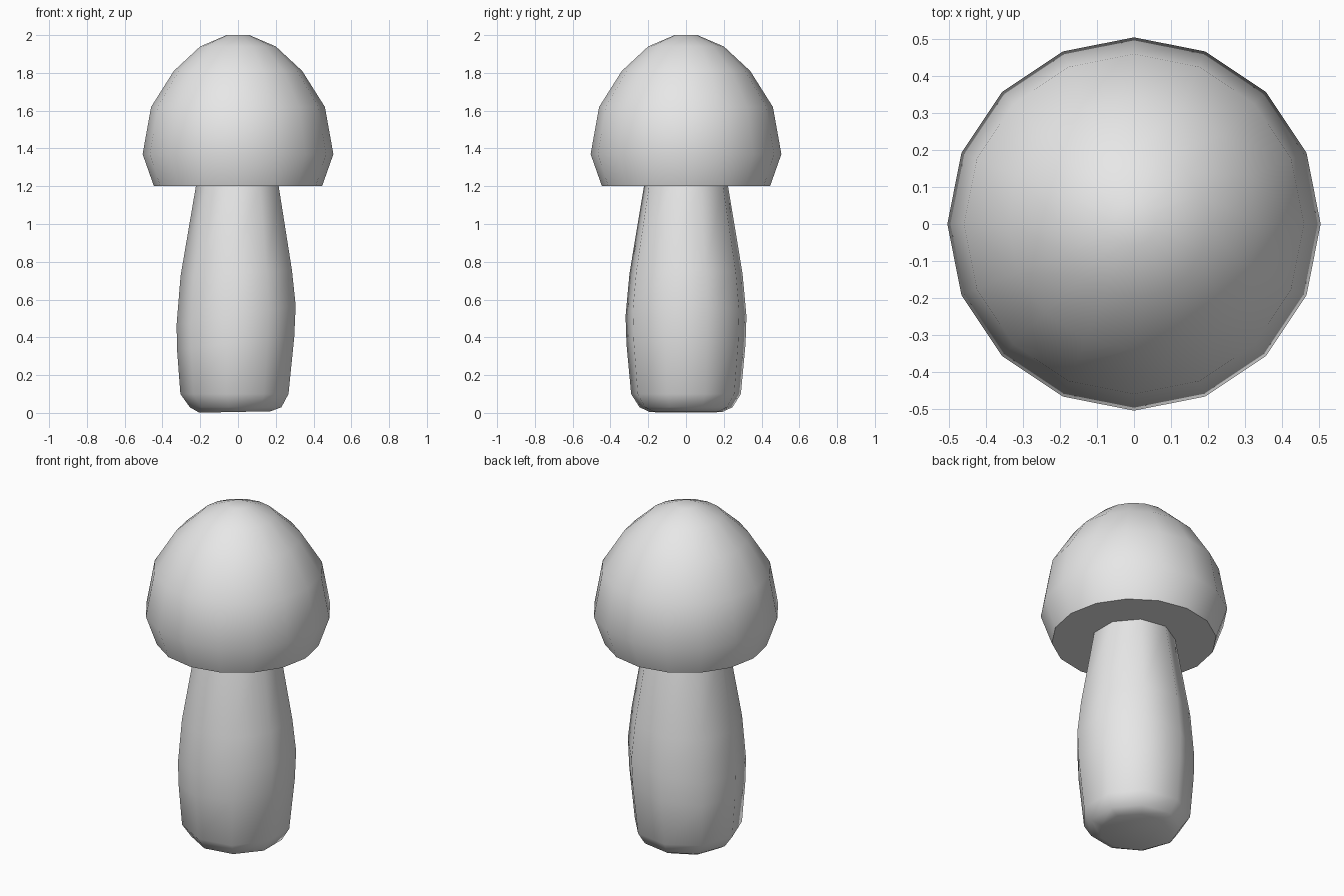
import bpy, bmesh
from math import cos, sin, pi

cube = bpy.data.objects.get("Cube")
if cube:
    bpy.data.objects.remove(cube, do_unlink=True)

grey = bpy.data.materials.new("plain grey")
grey.use_nodes = True
colour = (0.8, 0.8, 0.8, 1)
grey.diffuse_color = colour
grey.node_tree.nodes["Principled BSDF"].inputs["Base Color"].default_value = colour


def lathe(name, profile, sides, start=0.0):
    """Closed turned solid; each ring is (radius, height, x shift, tilt along x)."""
    bm = bmesh.new()
    rings = []
    for r, z, shift, tilt in profile:
        ring = []
        for i in range(sides):
            a = start + 2 * pi * i / sides
            x = r * cos(a)
            ring.append(bm.verts.new((x + shift, r * sin(a), z + tilt * x)))
        rings.append(ring)
    for low, high in zip(rings, rings[1:]):
        for i in range(sides):
            j = (i + 1) % sides
            bm.faces.new((low[i], low[j], high[j], high[i]))
    bm.faces.new(rings[0][::-1])
    bm.faces.new(rings[-1])
    mesh = bpy.data.meshes.new(name)
    bm.to_mesh(mesh)
    bm.free()
    mesh.materials.append(grey)
    obj = bpy.data.objects.new(name, mesh)
    bpy.context.collection.objects.link(obj)
    bpy.ops.object.select_all(action="DESELECT")
    obj.select_set(True)
    bpy.context.view_layer.objects.active = obj
    bpy.ops.object.shade_smooth_by_angle(angle=pi / 3)
    return obj


# Domed cap with a flat underside
lathe("mushroom_cap", [(r, z, 0, 0) for r, z in (
    (0.445, 1.2), (0.505, 1.37), (0.46, 1.62),
    (0.34, 1.81), (0.2, 1.94), (0.06, 2.0))], 16)

# Bulging nine-sided stem with a rounded foot, running up into the cap
lathe("mushroom_stem", [
    (0.195, 0.005, -0.01, 0.02), (0.25, 0.03, -0.005, 0),
    (0.295, 0.1, -0.01, 0), (0.32, 0.37, -0.003, 0.1),
    (0.325, 0.52, 0, 0.16), (0.304, 0.74, 0, 0.05),
    (0.226, 1.2, 0.003, 0), (0.2, 1.3, 0.003, 0)], 9, pi)
